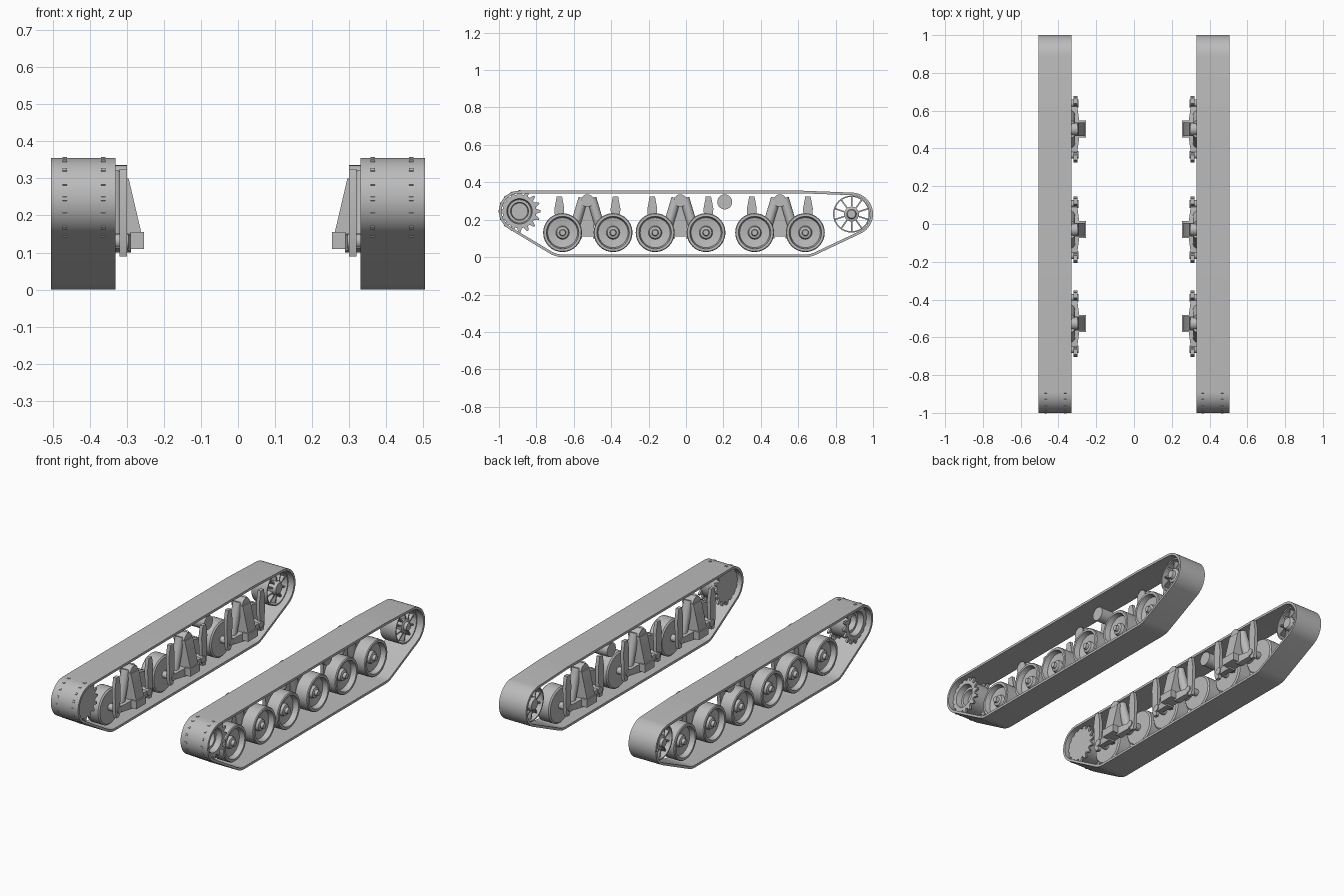
import bpy, bmesh, math
from mathutils import Vector, Matrix

cube = bpy.data.objects.get("Cube")
if cube:
    bpy.data.objects.remove(cube, do_unlink=True)

steel = bpy.data.materials.new("plain_grey_steel")
steel.use_nodes = True
grey = (0.5, 0.5, 0.5, 1)
steel.diffuse_color = grey
steel.node_tree.nodes["Principled BSDF"].inputs["Base Color"].default_value = grey


def finish(bm, name):
    """Turn a left-side bmesh into an object mirrored to the right side."""
    bmesh.ops.remove_doubles(bm, verts=bm.verts, dist=0.0002)
    bmesh.ops.recalc_face_normals(bm, faces=bm.faces)
    mesh = bpy.data.meshes.new(name)
    bm.to_mesh(mesh)
    bm.free()
    mesh.materials.append(steel)
    ob = bpy.data.objects.new(name, mesh)
    bpy.context.collection.objects.link(ob)
    mirror = ob.modifiers.new("mirror_sides", "MIRROR")
    mirror.use_mirror_merge = False
    bpy.ops.object.select_all(action="DESELECT")
    ob.select_set(True)
    bpy.context.view_layer.objects.active = ob
    bpy.ops.object.shade_smooth_by_angle(angle=math.radians(35))
    return ob


def lathe(bm, profile, y, z, n=32, closed=False):
    """Spin (x, radius) points about an axis along x through (y, z)."""
    rings = []
    for i in range(n):
        a = 2 * math.pi * i / n
        rings.append([bm.verts.new((x, y + r * math.cos(a), z + r * math.sin(a)))
                      for x, r in profile])
    count = len(profile) if closed else len(profile) - 1
    for i in range(n):
        a, b = rings[i], rings[(i + 1) % n]
        for j in range(count):
            k = (j + 1) % len(profile)
            quad = [(a, j), (a, k), (b, k), (b, j)]
            pts = [ring[m] for ring, m in quad]
            if profile[j][1] == 0:
                pts = pts[:3]
            elif profile[k][1] == 0:
                pts = [pts[0], pts[1], pts[3]]
            bm.faces.new(pts)


def prism(bm, low, high):
    """Join two matching outlines into a closed solid."""
    a = [bm.verts.new(p) for p in low]
    b = [bm.verts.new(p) for p in high]
    bm.faces.new(a)
    bm.faces.new(b[::-1])
    for i in range(len(a)):
        j = (i + 1) % len(a)
        bm.faces.new((a[i], a[j], b[j], b[i]))


def rod(bm, start, end, radius, n=16):
    start, end = Vector(start), Vector(end)
    axis = end - start
    turn = axis.to_track_quat("Z", "Y").to_matrix().to_4x4()
    bmesh.ops.create_cone(bm, cap_ends=True, segments=n, radius1=radius, radius2=radius,
                          depth=axis.length, matrix=Matrix.Translation((start + end) / 2) @ turn)


def box(bm, x0, x1, y0, y1, z0, z1):
    outline = [(y0, z0), (y1, z0), (y1, z1), (y0, z1)]
    prism(bm, [(x0, *p) for p in outline], [(x1, *p) for p in outline])


# Track belt: rounded band wrapped round the running gear
SPROCKET, IDLER = (-0.89, 0.245), (0.885, 0.23)
corners = [(*SPROCKET, 0.11), (-0.66, 0.131, 0.131), (0.638, 0.131, 0.131),
           (*IDLER, 0.115), (0.62, 0.255, 0.1)]


def tangent_angle(a, b):
    dy, dz = b[0] - a[0], b[1] - a[1]
    lean = math.asin((a[2] - b[2]) / math.hypot(dy, dz))
    return math.atan2(dz, dy) - math.pi / 2 + lean


def belt_path(inset):
    path = []
    for i, c in enumerate(corners):
        start = tangent_angle(corners[i - 1], c)
        sweep = (tangent_angle(c, corners[(i + 1) % len(corners)]) - start) % (2 * math.pi)
        steps = max(2, round(sweep / 0.12))
        for k in range(steps + 1):
            a = start + sweep * k / steps
            r = c[2] - inset
            path.append((c[0] + r * math.cos(a), c[1] + r * math.sin(a)))
    return path


bm = bmesh.new()
outer, inner = belt_path(0), belt_path(0.014)
loops = [[bm.verts.new((x, *p)) for p in path]
         for x, path in ((0.33, outer), (0.505, outer), (0.505, inner), (0.33, inner))]
for s in range(4):
    a, b = loops[s], loops[(s + 1) % 4]
    for i in range(len(outer)):
        j = (i + 1) % len(outer)
        bm.faces.new((a[i], a[j], b[j], b[i]))
finish(bm, "track_belt")

# Road wheels: dished discs with stepped hubs
bm = bmesh.new()
for y in (-0.66, -0.39, -0.165, 0.107, 0.367, 0.638):
    lathe(bm, [(0.36, 0), (0.36, 0.096), (0.367, 0.104), (0.44, 0.104), (0.445, 0.1),
               (0.445, 0.087), (0.415, 0.08), (0.408, 0.036), (0.425, 0.031),
               (0.429, 0.018), (0.445, 0.015), (0.445, 0)], y, 0.131)
finish(bm, "road_wheels")

# Drive sprocket: hollow drum with two toothed rings
bm = bmesh.new()
lathe(bm, [(0.358, 0), (0.358, 0.09), (0.473, 0.09), (0.473, 0.068), (0.44, 0.062),
           (0.44, 0.048), (0.41, 0.044), (0.41, 0)], *SPROCKET)
finish(bm, "sprocket_drum")
bm = bmesh.new()
for x in (0.364, 0.467):
    for i in range(16):
        a = 2 * math.pi * i / 16
        tooth = []
        for r, w in ((0.085, -0.014), (0.113, -0.005), (0.113, 0.005), (0.085, 0.014)):
            tooth.append((SPROCKET[0] + r * math.cos(a) - w * math.sin(a),
                          SPROCKET[1] + r * math.sin(a) + w * math.cos(a)))
        prism(bm, [(x - 0.006, *p) for p in tooth], [(x + 0.006, *p) for p in tooth])
finish(bm, "sprocket_teeth")

# Idler wheel: thin rim, ten plate spokes and a hub
bm = bmesh.new()
lathe(bm, [(0.365, 0.099), (0.465, 0.099), (0.465, 0.092), (0.365, 0.092)],
      *IDLER, closed=True)
lathe(bm, [(0.355, 0), (0.355, 0.03), (0.37, 0.04), (0.46, 0.04), (0.465, 0.026),
           (0.48, 0.022), (0.48, 0)], *IDLER, n=20)
finish(bm, "idler_rim_and_hub")
bm = bmesh.new()
for i in range(10):
    a = 2 * math.pi * (i + 0.5) / 10
    out, side = Vector((0, math.cos(a), math.sin(a))), Vector((0, -math.sin(a), math.cos(a)))
    plate = [Vector((x, *IDLER)) + out * r
             for x, r in ((0.368, 0.035), (0.462, 0.035), (0.45, 0.095), (0.38, 0.095))]
    prism(bm, [p - side * 0.004 for p in plate], [p + side * 0.004 for p in plate])
finish(bm, "idler_spokes")

# Return roller
bm = bmesh.new()
lathe(bm, [(0.335, 0), (0.335, 0.04), (0.435, 0.04), (0.435, 0)], 0.207, 0.295, n=24)
finish(bm, "return_roller")

# Suspension bogies, one between each pair of wheels
BOGIES = {"front": -0.527, "middle": -0.03, "rear": 0.502}
fin_side = [(0.012, 0.09), (0.02, 0.12), (0.026, 0.26), (0.014, 0.325)]
for place, yc in BOGIES.items():
    # Sloping support bracket and its mounting block
    bm = bmesh.new()
    wedge = [(0.33, 0.11), (0.33, 0.31), (0.295, 0.3), (0.26, 0.15), (0.27, 0.11)]
    prism(bm, [(x, yc - 0.036, z) for x, z in wedge], [(x, yc + 0.036, z) for x, z in wedge])
    box(bm, 0.254, 0.29, yc - 0.045, yc + 0.045, 0.11, 0.155)
    finish(bm, place + "_bogie_bracket")

    # Spring arms spreading from a round top pivot
    bm = bmesh.new()
    rod(bm, (0.3, yc, 0.302), (0.37, yc, 0.302), 0.034, 20)
    for s in (-1, 1):
        rod(bm, (0.338, yc + s * 0.022, 0.315), (0.338, yc + s * 0.08, 0.12), 0.026)
    finish(bm, place + "_bogie_spring_arms")

    # Pointed guide fins, wheel axles and tapered rocker links
    bm = bmesh.new()
    for s in (-1, 1):
        yf = yc + s * 0.15
        leaf = [(yf - w, z) for w, z in fin_side] + [(yf + w, z) for w, z in fin_side[::-1]]
        prism(bm, [(0.3, *p) for p in leaf], [(0.32, *p) for p in leaf])
        rod(bm, (0.295, yc + s * 0.136, 0.131), (0.365, yc + s * 0.136, 0.131), 0.02)
        prism(bm, [(x, yc + s * 0.03, z) for x, z in
                   ((0.288, 0.1), (0.33, 0.1), (0.33, 0.15), (0.288, 0.15))],
              [(x, yc + s * 0.15, z) for x, z in
               ((0.304, 0.112), (0.33, 0.112), (0.33, 0.142), (0.304, 0.142))])
    finish(bm, place + "_bogie_fins_and_links")
